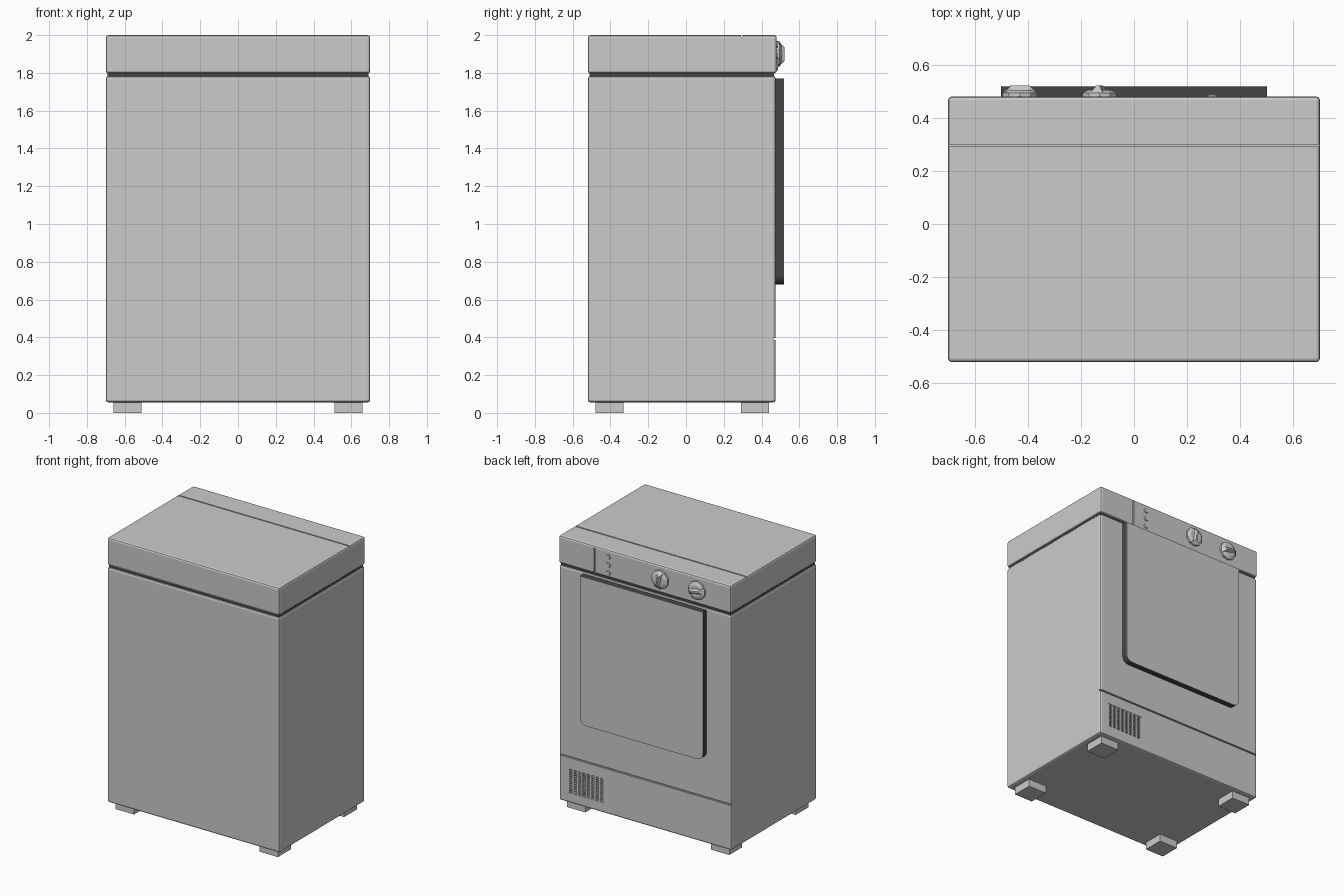
import bpy, bmesh, math
from mathutils import Matrix, Vector

if "Cube" in bpy.data.objects:
    bpy.data.objects.remove(bpy.data.objects["Cube"])

dark = bpy.data.materials.new("dark_trim")
dark.diffuse_color = (0.06, 0.06, 0.06, 1)
dark.use_nodes = True
dark.node_tree.nodes["Principled BSDF"].inputs["Base Color"].default_value = dark.diffuse_color


def add_box(bm, lo, hi):
    lo, hi = Vector(lo), Vector(hi)
    size = hi - lo
    m = Matrix.Translation((lo + hi) / 2) @ Matrix.Diagonal((*size, 1))
    bmesh.ops.create_cube(bm, size=1, matrix=m)


def finish(bm, name, mat=None):
    bmesh.ops.recalc_face_normals(bm, faces=bm.faces)
    me = bpy.data.meshes.new(name)
    bm.to_mesh(me)
    bm.free()
    ob = bpy.data.objects.new(name, me)
    bpy.context.collection.objects.link(ob)
    if mat:
        me.materials.append(mat)
    return ob


def boxes(name, spans, bevel=0, mat=None):
    bm = bmesh.new()
    for lo, hi in spans:
        add_box(bm, lo, hi)
    if bevel:
        bmesh.ops.bevel(bm, geom=bm.edges[:], offset=bevel, segments=2,
                        profile=0.5, affect='EDGES')
    return finish(bm, name, mat)


def cut(ob, spans):
    cutter = boxes("groove_cutter", spans)
    cutter.hide_render = True
    mod = ob.modifiers.new("grooves", 'BOOLEAN')
    mod.operation, mod.object, mod.solver = 'DIFFERENCE', cutter, 'EXACT'
    bpy.context.view_layer.objects.active = ob
    bpy.ops.object.modifier_apply(modifier=mod.name)
    bpy.data.objects.remove(cutter)


def door_slab(name, y0, y1, mat=None):
    # Square upper corners, rounded lower corners
    r, pts = 0.05, [(-0.5, 1.77)]
    for cx, start in ((-0.5 + r, 180), (0.5 - r, 270)):
        for i in range(7):
            a = math.radians(start + 15 * i)
            pts.append((cx + r * math.cos(a), 0.68 + r + r * math.sin(a)))
    pts.append((0.5, 1.77))
    bm = bmesh.new()
    f = bm.faces.new([bm.verts.new((x, y0, z)) for x, z in pts])
    ext = bmesh.ops.extrude_face_region(bm, geom=[f])
    vs = [v for v in ext['geom'] if isinstance(v, bmesh.types.BMVert)]
    bmesh.ops.translate(bm, verts=vs, vec=(0, y1 - y0, 0))
    return finish(bm, name, mat)


def disc(bm, x, z, r1, r2, y0, y1, sides):
    m = Matrix.Translation((x, (y0 + y1) / 2, z)) @ Matrix.Rotation(-math.pi / 2, 4, 'X')
    bmesh.ops.create_cone(bm, cap_ends=True, segments=sides, radius1=r1, radius2=r2,
                          depth=y1 - y0, matrix=m)


# Cabinet with kick panel groove and vent pocket
body = boxes("cabinet", [((-0.7, -0.52, 0.055), (0.7, 0.475, 1.783))], 0.014)
vx0, vx1, vz0, vz1 = 0.33, 0.63, 0.13, 0.31
cut(body, [((-0.8, 0.463, 0.386), (0.8, 0.6, 0.397)),
           ((vx0, 0.445, vz0), (vx1, 0.6, vz1))])

# Dark core showing in the gap below the top
boxes("gap_core", [((-0.69, -0.51, 1.76), (0.69, 0.466, 1.82))], 0, dark)

# Top and control panel with seams
top = boxes("top_and_control_panel", [((-0.7, -0.52, 1.797), (0.7, 0.48, 2.0))], 0.014)
cut(top, [((-0.8, 0.291, 1.99), (0.8, 0.300, 2.1)),
          ((0.403, 0.47, 1.7), (0.412, 0.6, 1.985))])

# Vent grille bars
bars, cols, rows, t = [], 8, 10, 0.007
for i in range(cols + 1):
    x = vx0 + (vx1 - vx0 - 2 * t) * i / cols
    bars.append(((x, 0.455, vz0), (x + 2 * t, 0.473, vz1)))
for j in range(rows + 1):
    z = vz0 + (vz1 - vz0 - t) * j / rows
    bars.append(((vx0, 0.455, z), (vx1, 0.472, z + t)))
boxes("vent_grille", bars)
boxes("vent_backing", [((vx0, 0.44, vz0), (vx1, 0.447, vz1))], 0, dark)

# Door with dark edge
door_slab("door_edge", 0.47, 0.516, dark)
door_slab("door_panel", 0.516, 0.519)

# Feet
for sx, side in ((-1, "left"), (1, "right")):
    for y, end in ((-0.405, "rear"), (0.365, "door_side")):
        boxes(f"foot_{side}_{end}", [((sx * 0.585 - 0.075, y - 0.075, 0),
                                      (sx * 0.585 + 0.075, y + 0.075, 0.06))])

# Dials: faceted disc with tapered grip
for name, x, turn in (("dial_inner", -0.13, 80), ("dial_outer", -0.43, 10)):
    bm = bmesh.new()
    disc(bm, x, 1.9, 0.068, 0.068, 0.475, 0.494, 10)
    disc(bm, x, 1.9, 0.068, 0.045, 0.494, 0.505, 10)
    grip = bmesh.ops.create_cube(bm, size=1)['verts']
    for v in grip:
        outer = v.co.y > 0
        v.co = Vector((math.copysign(0.035 if outer else 0.062, v.co.x),
                       0.521 if outer else 0.494,
                       math.copysign(0.006 if outer else 0.024, v.co.z)))
    bmesh.ops.transform(bm, verts=grip, matrix=Matrix.Translation((x, 0, 1.9))
                        @ Matrix.Rotation(math.radians(turn), 4, 'Y'))
    finish(bm, name)

# Indicator buttons
for i, z in enumerate((1.95, 1.89, 1.83)):
    bm = bmesh.new()
    disc(bm, 0.295, z, 0.02, 0.015, 0.475, 0.486, 12)
    finish(bm, f"button_{i + 1}")
